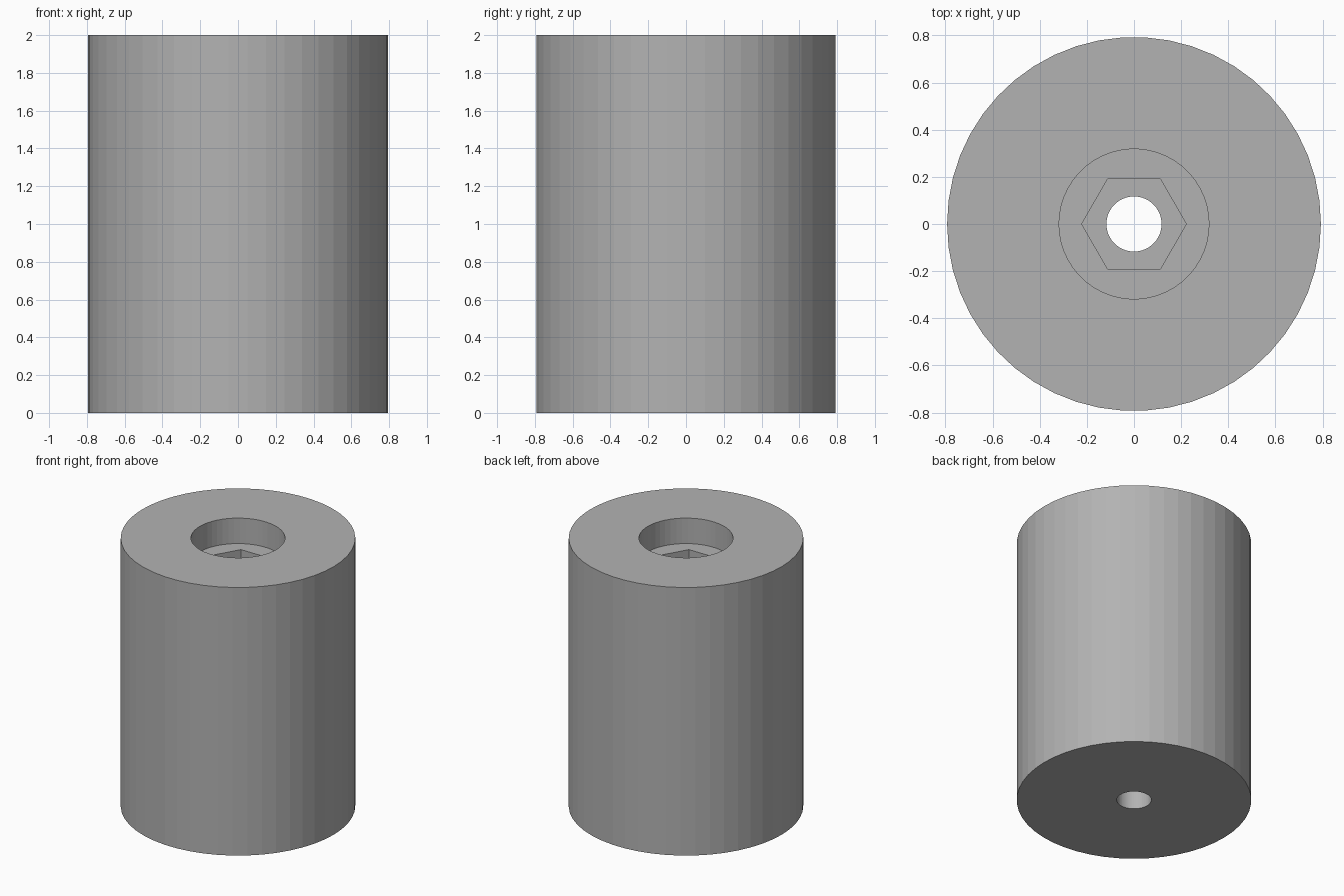
import bpy
import bmesh
import math

cube = bpy.data.objects.get("Cube")
if cube:
    bpy.data.objects.remove(cube, do_unlink=True)

grey = bpy.data.materials.new("plain_grey")
grey.use_nodes = True
colour = (0.45, 0.45, 0.45, 1)
grey.diffuse_color = colour
grey.node_tree.nodes["Principled BSDF"].inputs["Base Color"].default_value = colour


def prism(name, radius, sides, bottom, top):
    """Upright prism with its first corner on +x."""
    bm = bmesh.new()
    ring = [bm.verts.new((radius * math.cos(2 * math.pi * i / sides),
                          radius * math.sin(2 * math.pi * i / sides), bottom))
            for i in range(sides)]
    base = bm.faces.new(ring)
    lid = bmesh.ops.extrude_face_region(bm, geom=[base])["geom"]
    bmesh.ops.translate(bm, vec=(0, 0, top - bottom),
                        verts=[v for v in lid if isinstance(v, bmesh.types.BMVert)])
    bmesh.ops.recalc_face_normals(bm, faces=bm.faces)
    mesh = bpy.data.meshes.new(name)
    bm.to_mesh(mesh)
    bm.free()
    mesh.materials.append(grey)
    obj = bpy.data.objects.new(name, mesh)
    bpy.context.collection.objects.link(obj)
    return obj


# Solid cylinder body
body = prism("spacer_body", 0.793, 50, 0, 2)

# Round recess, hexagonal nut pocket and through hole
cutters = [
    prism("recess_cutter", 0.318, 50, 1.81, 2.1),
    prism("nut_pocket_cutter", 0.222, 6, 1.6, 2.1),
    prism("bolt_hole_cutter", 0.117, 50, -0.1, 2.1),
]
for cutter in cutters:
    cut = body.modifiers.new(cutter.name, "BOOLEAN")
    cut.operation = "DIFFERENCE"
    cut.solver = "EXACT"
    cut.object = cutter

# Apply the cuts and discard the cutters
bpy.context.view_layer.objects.active = body
body.select_set(True)
for name in [m.name for m in body.modifiers]:
    bpy.ops.object.modifier_apply(modifier=name)
for cutter in cutters:
    bpy.data.objects.remove(cutter, do_unlink=True)
